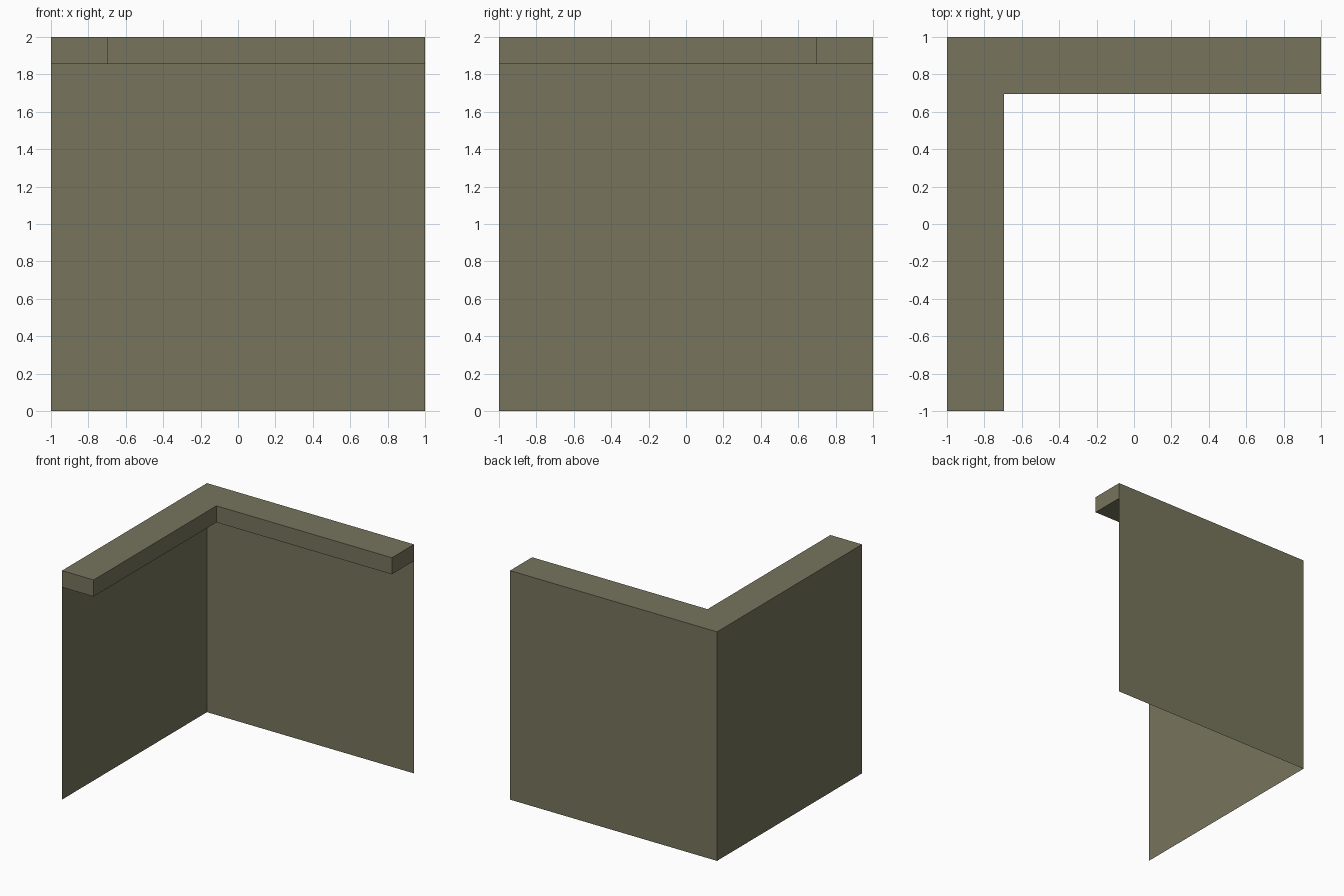
import bpy
import bmesh

if "Cube" in bpy.data.objects:
    bpy.data.objects.remove(bpy.data.objects["Cube"])

W = 0.305        # ledge width
Z0, Z1 = 1.855, 2.0   # ledge underside and top

mat = bpy.data.materials.new("olive_grey")
mat.diffuse_color = (0.184, 0.178, 0.110, 1)
mat.use_nodes = True
mat.node_tree.nodes["Principled BSDF"].inputs["Base Color"].default_value = mat.diffuse_color


def make_object(name, polys):
    """Flat-faced object from polygons, with shared corners welded."""
    bm = bmesh.new()
    for poly in polys:
        bm.faces.new([bm.verts.new(p) for p in poly])
    bmesh.ops.remove_doubles(bm, verts=bm.verts, dist=1e-4)
    mesh = bpy.data.meshes.new(name)
    bm.to_mesh(mesh)
    bm.free()
    mesh.materials.append(mat)
    obj = bpy.data.objects.new(name, mesh)
    bpy.context.collection.objects.link(obj)
    return obj


def upright(a, b, z0, z1):
    """Vertical rectangle over the plan line a-b."""
    return [(*a, z0), (*b, z0), (*b, z1), (*a, z1)]


# Thin walls on the left and back, facing outwards
make_object("left_wall", [upright((-1, 1), (-1, -1), 0, Z1)])
make_object("back_wall", [upright((1, 1), (-1, 1), 0, Z1)])

# L-shaped top ledge; its outer sides are the walls themselves
plan = [(-1, 1), (-1, -1), (-1 + W, -1), (-1 + W, 1 - W), (1, 1 - W), (1, 1)]
faces = [[(*p, Z1) for p in plan], [(*p, Z0) for p in reversed(plan)]]
faces += [upright(plan[i], plan[i + 1], Z0, Z1) for i in range(1, 5)]
make_object("top_ledge", faces)
